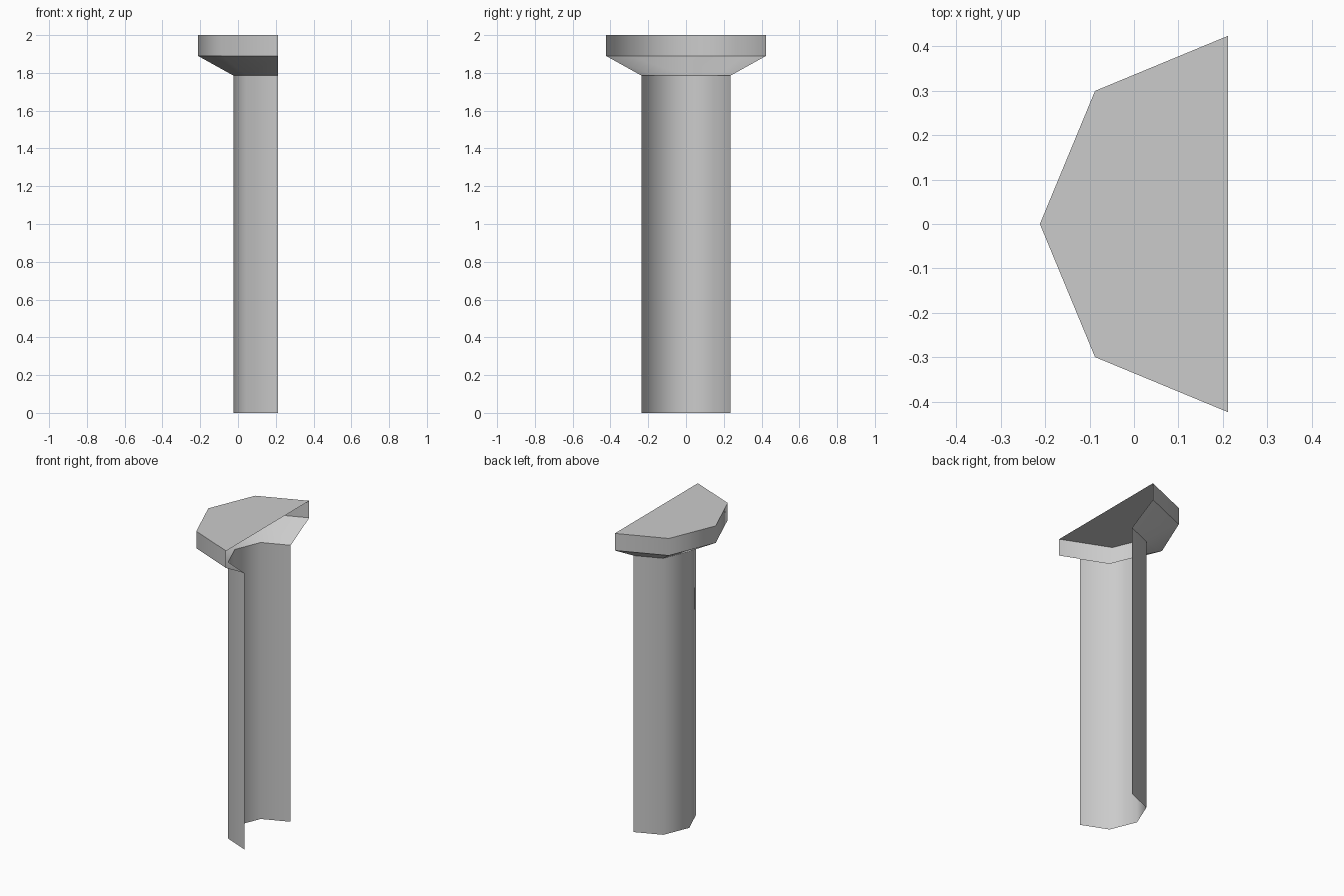
import bpy, bmesh, math

if "Cube" in bpy.data.objects:
    bpy.data.objects.remove(bpy.data.objects["Cube"])

BACK_X = 0.212   # open wall side, also the axis of the half octagon
SIDES = 4        # half of an octagon


def half_ring(bm, radius, z):
    verts = []
    for i in range(SIDES + 1):
        a = math.pi / 2 + math.pi * i / SIDES
        verts.append(bm.verts.new((BACK_X + radius * math.cos(a), radius * math.sin(a), z)))
    return verts


def half_column(name, profile, capped=False):
    bm = bmesh.new()
    rings = [half_ring(bm, r, z) for r, z in profile]
    for low, high in zip(rings, rings[1:]):
        for i in range(SIDES):
            bm.faces.new((low[i], low[i + 1], high[i + 1], high[i]))
    if capped:
        bm.faces.new(rings[-1])
    mesh = bpy.data.meshes.new(name)
    bm.to_mesh(mesh)
    bm.free()
    obj = bpy.data.objects.new(name, mesh)
    bpy.context.collection.objects.link(obj)
    # Soft facets around the column, crisp horizontal rims
    bpy.ops.object.select_all(action='DESELECT')
    obj.select_set(True)
    bpy.context.view_layer.objects.active = obj
    bpy.ops.object.shade_smooth_by_angle(angle=math.radians(50))
    return obj


# Open-backed shaft
half_column("column_shaft", [(0.235, 0.0), (0.235, 1.785)])

# Flared capital with a flat top, open at the back
half_column("column_capital", [(0.235, 1.785), (0.424, 1.89), (0.424, 2.0)], capped=True)
